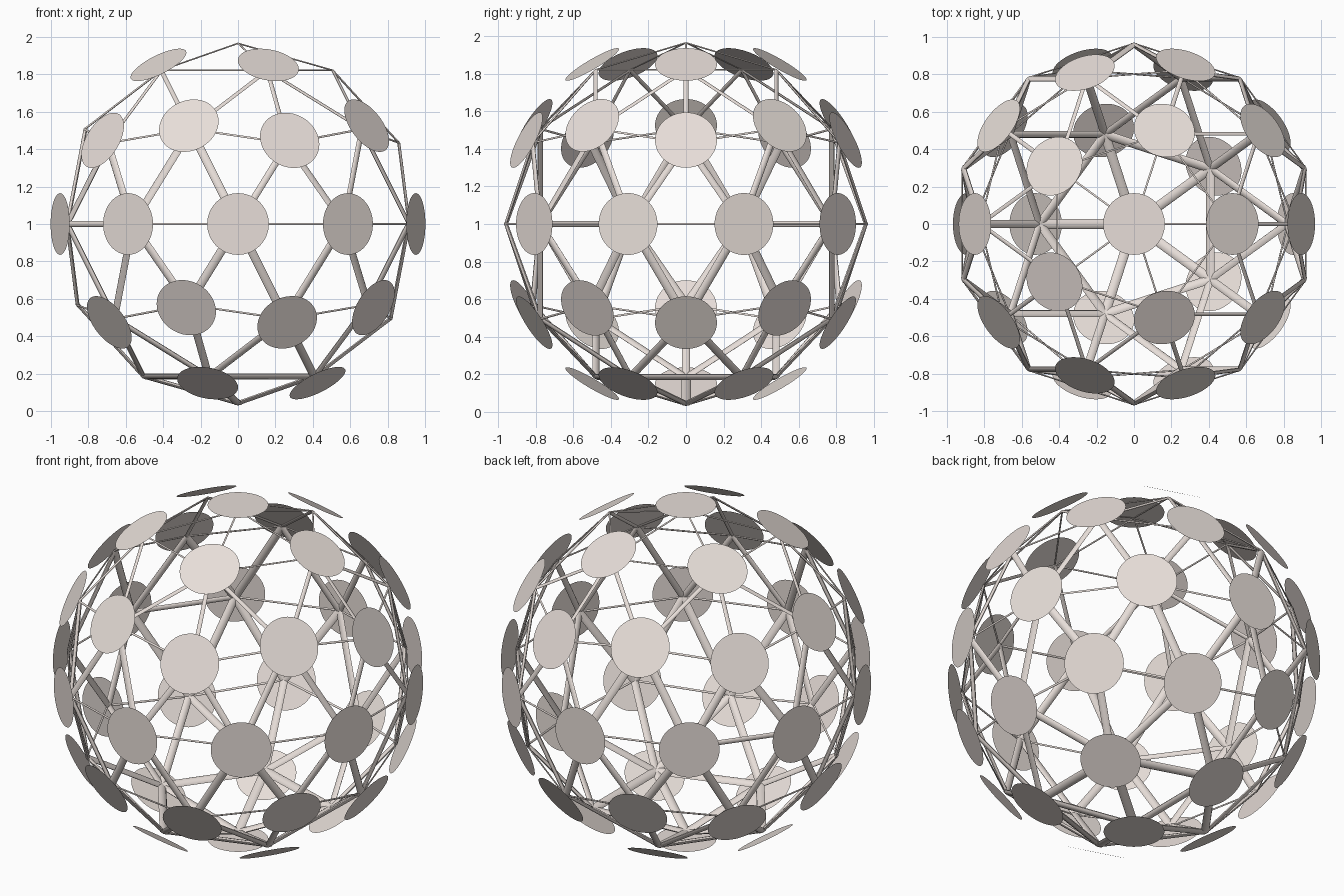
import bpy, bmesh
from mathutils import Vector, Matrix

if "Cube" in bpy.data.objects:
    bpy.data.objects.remove(bpy.data.objects["Cube"])

CENTRE = Vector((0, 0, 1))
DISC_R, FRAME_R = 0.165, 0.97

mat = bpy.data.materials.new("warm_grey")
mat.diffuse_color = (0.8, 0.73, 0.69, 1)
mat.use_nodes = True
mat.node_tree.nodes["Principled BSDF"].inputs["Base Color"].default_value = mat.diffuse_color

# geodesic layout: 42 nodes, 120 edges, nodes on both poles
layout = bmesh.new()
bmesh.ops.create_icosphere(layout, subdivisions=2, radius=1.0)
nodes = [v.co.normalized() for v in layout.verts]
edges = [tuple(v.co.normalized() for v in e.verts) for e in layout.edges]
layout.free()


def finish(name, bm):
    mesh = bpy.data.meshes.new(name)
    bm.to_mesh(mesh)
    bm.free()
    mesh.materials.append(mat)
    ob = bpy.data.objects.new(name, mesh)
    bpy.context.collection.objects.link(ob)
    return ob


# flat round panels, one facing out at every node
bm = bmesh.new()
for n in nodes:
    m = Matrix.Translation(CENTRE + n) @ n.to_track_quat('Z', 'Y').to_matrix().to_4x4()
    bmesh.ops.create_circle(bm, cap_ends=True, segments=48, radius=DISC_R, matrix=m)
finish("round_panels", bm)


# strut half width: slim level struts and crown, heavier diagonals and base
def half_width(a, b):
    z = (a.z + b.z) / 2
    x = (a.x + b.x) / 2
    if z > 0.8:
        return 0.005
    if z < -0.8:
        return 0.026
    if abs(a.z - b.z) < 0.12:
        return 0.015 if abs(z) < 0.1 and -0.9 < x < -0.5 else 0.006
    if z > 0.55:
        return 0.012
    if z < -0.55:
        return 0.022
    return 0.018 if x > 0 and z > 0 else 0.023


# struts just beneath the panels, flattened toward the sphere surface
bm = bmesh.new()
for a, b in edges:
    d = (b - a) * FRAME_R
    w = half_width(a, b)
    depth = max(0.004, w * 0.45)
    out = (a + b).normalized()
    along = d.normalized()
    side = out.cross(along)
    mid = (a + b) * FRAME_R / 2 - out * depth
    m = Matrix((side * w, out * depth, along * d.length)).transposed().to_4x4()
    bmesh.ops.create_cone(bm, cap_ends=True, segments=8, radius1=1, radius2=1,
                          depth=1, matrix=Matrix.Translation(CENTRE + mid) @ m)
bmesh.ops.recalc_face_normals(bm, faces=bm.faces)
frame = finish("frame_struts", bm)
bpy.context.view_layer.objects.active = frame
frame.select_set(True)
bpy.ops.object.shade_smooth_by_angle(angle=0.9)
